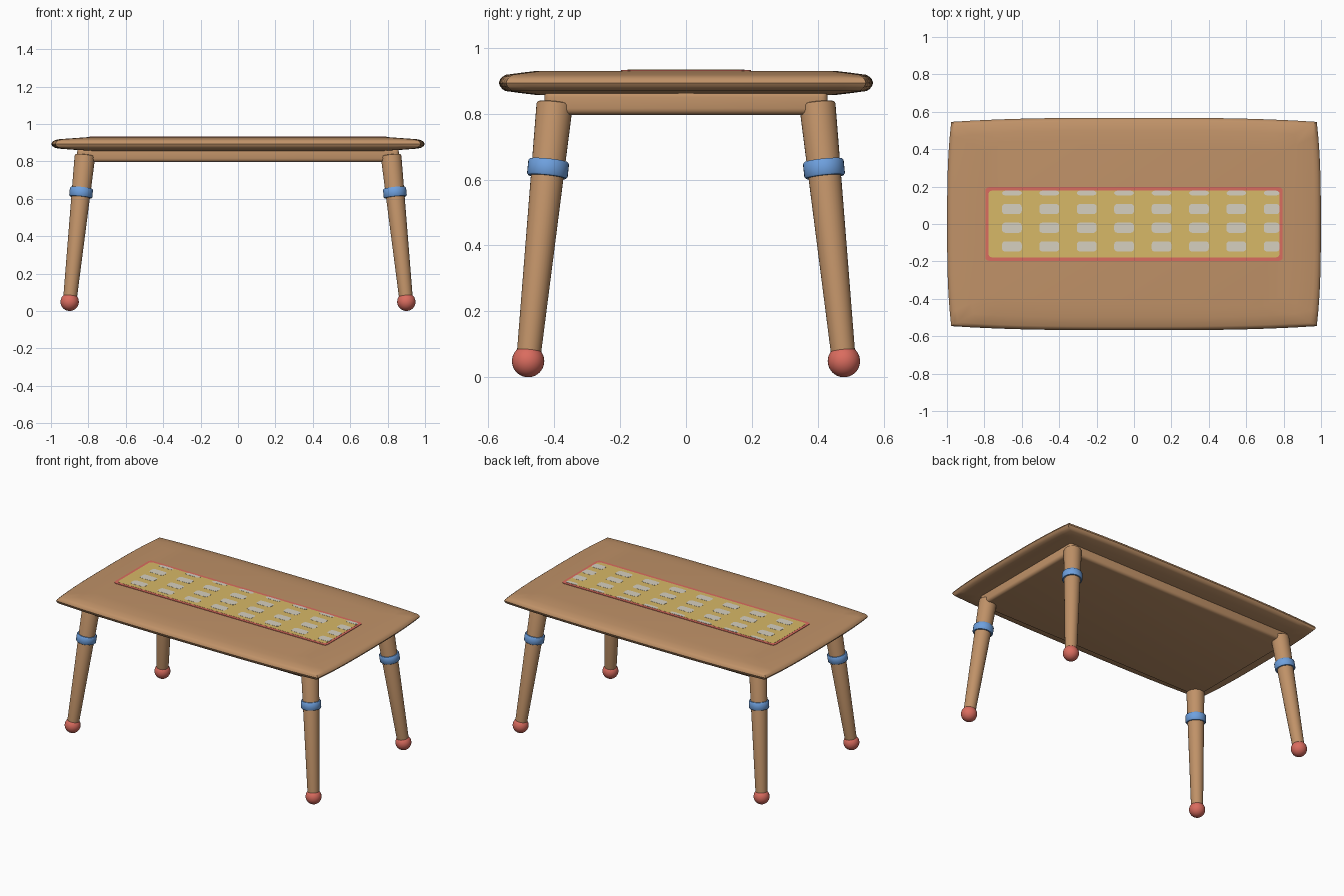
import bpy, bmesh, math
from mathutils import Vector, Matrix

if "Cube" in bpy.data.objects:
    bpy.data.objects.remove(bpy.data.objects["Cube"])


def material(name, color):
    m = bpy.data.materials.new(name)
    m.diffuse_color = (*color, 1)
    m.use_nodes = True
    m.node_tree.nodes["Principled BSDF"].inputs["Base Color"].default_value = m.diffuse_color
    return m


WOOD = material("warm wood", (0.527, 0.287, 0.138))
RED = material("coral red", (0.70, 0.150, 0.114))
BLUE = material("soft blue", (0.156, 0.352, 0.730))
YELLOW = material("mustard", (0.68, 0.480, 0.136))
GREY = material("warm grey", (0.67, 0.630, 0.530))


def finish(name, bm, mat, angle=40, mirror=False):
    bmesh.ops.recalc_face_normals(bm, faces=bm.faces)
    me = bpy.data.meshes.new(name)
    bm.to_mesh(me)
    bm.free()
    me.materials.append(mat)
    ob = bpy.data.objects.new(name, me)
    bpy.context.collection.objects.link(ob)
    if mirror:
        mod = ob.modifiers.new("Mirror", 'MIRROR')
        mod.use_axis = (True, True, False)
        mod.use_clip = False
        mod.use_mirror_merge = False
    bpy.ops.object.select_all(action='DESELECT')
    ob.select_set(True)
    bpy.context.view_layer.objects.active = ob
    bpy.ops.object.shade_smooth_by_angle(angle=math.radians(angle))
    return ob


def loft(bm, rings):
    """Skin a list of closed rings and cap both ends."""
    vs = [[bm.verts.new(p) for p in r] for r in rings]
    n = len(vs[0])
    for a, b in zip(vs, vs[1:]):
        for i in range(n):
            bm.faces.new((a[i], a[(i + 1) % n], b[(i + 1) % n], b[i]))
    bm.faces.new(vs[0])
    bm.faces.new(vs[-1])


def rounded_rect(x0, x1, y0, y1, r, seg=4):
    pts = []
    for k, (cx, cy) in enumerate([(x1 - r, y1 - r), (x0 + r, y1 - r),
                                  (x0 + r, y0 + r), (x1 - r, y0 + r)]):
        for i in range(seg + 1):
            a = math.pi / 2 * (k + i / seg)
            pts.append((cx + r * math.cos(a), cy + r * math.sin(a)))
    return pts


def plate(bm, pts, z0, z1):
    loft(bm, [[(x, y, z) for x, y in pts] for z in (z0, z1)])


def turned(bm, base, axis, profile, seg=32):
    """Turn a (radius, distance) profile around a slanted axis."""
    rot = Vector((0, 0, 1)).rotation_difference(axis).to_matrix()
    rings = []
    for r, h in profile:
        rings.append([base + rot @ Vector((r * math.cos(2 * math.pi * i / seg),
                                           r * math.sin(2 * math.pi * i / seg), h))
                      for i in range(seg)])
    loft(bm, rings)


# Tabletop: bowed outline, thinning toward a rounded rim
N = 16
CX, CY, BOW = 0.977, 0.546, 0.022
outline = []
for i in range(N):
    t = -1 + 2 * i / N
    bow = BOW * (1 - abs(t) ** 3)
    outline.append((0, CX * t, -(CY + bow)))
    outline.append((1, CX + bow, CY * t))
    outline.append((2, -CX * t, CY + bow))
    outline.append((3, -(CX + bow), -CY * t))
outline = [(x, y) for _, x, y in sorted(outline, key=lambda p: p[0])]
half = [(0.80, 0.0365), (0.88, 0.031), (0.965, 0.0245)]
rim = [(0.983, 0.019), (0.994, 0.011), (1.0, 0.0)]
levels = half + rim
levels = levels + [(s, -z) for s, z in reversed(levels[:-1])]
rings = []
for s, dz in levels:
    inset = 1 - s if s > 0.97 else None
    ring = []
    for x, y in outline:
        if inset is None:
            ring.append((x * s, y * s, 0.893 + dz))
        else:
            ring.append((x * s, y * (1 - inset * 1.2), 0.893 + dz))
    rings.append(ring)
bm = bmesh.new()
loft(bm, rings)
finish("tabletop", bm, WOOD)

# Apron block under the top
bm = bmesh.new()
bmesh.ops.create_cube(bm, size=1, matrix=Matrix.Translation((0, 0, 0.833))
                      @ Matrix.Diagonal((1.72, 0.86, 0.074, 1)))
bmesh.ops.bevel(bm, geom=bm.edges[:], offset=0.02, segments=4, profile=0.5,
                affect='EDGES')
finish("apron", bm, WOOD)

# Splayed legs, with bands and ball feet
foot = Vector((0.90, 0.479, 0.049))
top = Vector((0.818, 0.398, 0.833))
axis = (top - foot).normalized()
L = (top - foot).length

bm = bmesh.new()
turned(bm, foot, axis, [(0.036, 0), (0.055, L - 0.008), (0.053, L - 0.002), (0.048, L)])
finish("legs", bm, WOOD, mirror=True)

bm = bmesh.new()
c = L * 0.745
turned(bm, foot, axis, [(0.045, c - 0.025), (0.058, c - 0.025), (0.062, c - 0.020),
                        (0.062, c + 0.020), (0.058, c + 0.025), (0.045, c + 0.025)])
finish("leg_bands", bm, BLUE, mirror=True)

bm = bmesh.new()
bmesh.ops.create_uvsphere(bm, u_segments=32, v_segments=20, radius=0.049,
                          matrix=Matrix.Translation(foot))
finish("ball_feet", bm, RED, mirror=True)

# Table runner: red border, mustard field, grey dashes clipped at the border
bm = bmesh.new()
plate(bm, rounded_rect(-0.795, 0.795, -0.197, 0.197, 0.02), 0.926, 0.9325)
finish("runner_border", bm, RED)

IX, IY = 0.778, 0.178
bm = bmesh.new()
plate(bm, rounded_rect(-IX, IX, -IY, IY, 0.018), 0.928, 0.9333)
finish("runner_field", bm, YELLOW)

bm = bmesh.new()
for col in range(8):
    for row in range(4):
        x, y = -0.653 + 0.2 * col, -0.12 + 0.1 * row
        x1, y1 = min(x + 0.053, IX), min(y + 0.027, IY)
        pts = [(min(px, x1), min(py, y1)) for px, py in
               rounded_rect(x - 0.053, x1 if x1 == IX else x + 0.053,
                            y - 0.027, y1, 0.016, 3)]
        plate(bm, pts, 0.932, 0.9341)
finish("runner_dashes", bm, GREY)
